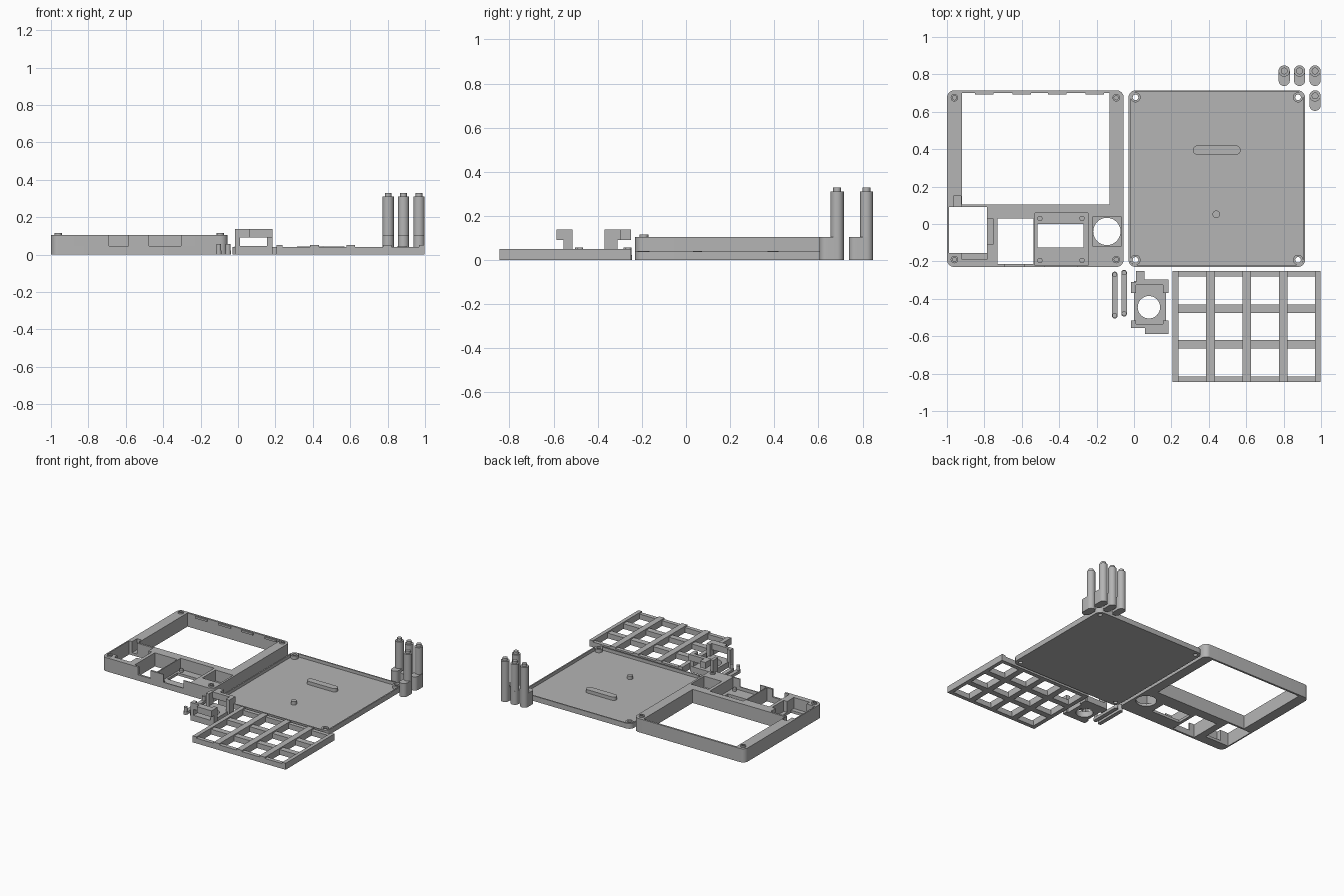
import bpy, bmesh, math

if "Cube" in bpy.data.objects:
    bpy.data.objects.remove(bpy.data.objects["Cube"])

grey = bpy.data.materials.new("plain_grey")
grey.diffuse_color = (0.46, 0.46, 0.46, 1)
grey.use_nodes = True
grey.node_tree.nodes["Principled BSDF"].inputs["Base Color"].default_value = grey.diffuse_color


def circle(x, y, r, n=32):
    return [(x + r * math.cos(2 * math.pi * i / n), y + r * math.sin(2 * math.pi * i / n)) for i in range(n)]


def rect(x0, x1, y0, y1):
    return [(x0, y0), (x1, y0), (x1, y1), (x0, y1)]


def rounded(x0, x1, y0, y1, r, front=(), n=8):
    """Counter-clockwise rounded rectangle; front points go into the front edge."""
    pts = []
    corners = [(x0 + r, y0 + r, 180), (x1 - r, y0 + r, 270), (x1 - r, y1 - r, 0), (x0 + r, y1 - r, 90)]
    for k, (cx, cy, a) in enumerate(corners):
        for i in range(n + 1):
            t = math.radians(a + 90 * i / n)
            pts.append((cx + r * math.cos(t), cy + r * math.sin(t)))
        if k == 0:
            pts += front
    # drop repeated points where two arcs meet
    return [p for i, p in enumerate(pts) if math.dist(p, pts[i - 1]) > 1e-5]


def slab(name, z0, z1, outline, holes=()):
    """Flat shape with holes, extruded from z0 to z1."""
    cu = bpy.data.curves.new(name, 'CURVE')
    cu.dimensions = '2D'
    cu.fill_mode = 'BOTH'
    cu.extrude = (z1 - z0) / 2
    for loop in [outline, *holes]:
        sp = cu.splines.new('POLY')
        sp.points.add(len(loop) - 1)
        for p, (x, y) in zip(sp.points, loop):
            p.co = (x, y, 0, 1)
        sp.use_cyclic_u = True
    ob = bpy.data.objects.new(name, cu)
    bpy.context.collection.objects.link(ob)
    bpy.ops.object.select_all(action='DESELECT')
    bpy.context.view_layer.objects.active = ob
    ob.select_set(True)
    bpy.ops.object.convert(target='MESH')
    ob = bpy.context.object
    me = ob.data
    bm = bmesh.new()
    bm.from_mesh(me)
    bmesh.ops.remove_doubles(bm, verts=bm.verts, dist=1e-5)
    bmesh.ops.translate(bm, verts=bm.verts, vec=(0, 0, (z0 + z1) / 2))
    bmesh.ops.recalc_face_normals(bm, faces=bm.faces)
    bm.to_mesh(me)
    bm.free()
    me.materials.clear()
    me.materials.append(grey)
    bpy.ops.object.shade_smooth_by_angle(angle=math.radians(30))
    return ob


def box(name, x0, x1, y0, y1, z0, z1):
    return slab(name, z0, z1, rect(x0, x1, y0, y1))


# Case front: floor, pocket layer and notched upper layer
window = rect(-0.92, -0.13, 0.105, 0.70)
left_cell = rect(-0.99, -0.785, -0.155, 0.09)
left_pocket = [(-0.99, -0.155), (-0.92, -0.155), (-0.92, -0.19), (-0.785, -0.19), (-0.785, -0.11),
               (-0.755, -0.11), (-0.755, 0.03), (-0.785, 0.03), (-0.785, 0.09), (-0.925, 0.09),
               (-0.925, 0.15), (-0.965, 0.15), (-0.965, 0.09), (-0.99, 0.09)]
mid_cell = rect(-0.73, -0.538, -0.215, 0.03)
plate_pocket = rect(-0.53, -0.245, -0.222, 0.06)
square_pocket = rect(-0.22, -0.07, -0.12, 0.04)
case = (-1.0, -0.055, -0.23, 0.715, 0.04)
slab("case_floor", 0, 0.02, rounded(*case),
     [window, left_cell, mid_cell, rect(-0.515, -0.27, -0.125, 0.0), circle(-0.145, -0.04, 0.075 - 0.002)])
slab("case_middle", 0.02, 0.045, rounded(*case),
     [window, left_pocket, mid_cell, plate_pocket, square_pocket])


def notch(x0, x1, cell):
    (a, b), (c, _), (_, d) = cell[0], cell[1], cell[2]
    return [(x0, -0.23), (x0, b), (a, b), (a, d), (c, d), (c, b), (x1, b), (x1, -0.23)]


front = notch(-0.69, -0.585, mid_cell) + notch(-0.475, -0.305, plate_pocket)
slab("case_upper", 0.045, 0.105, rounded(*case, front), [window, left_pocket, square_pocket])
for x in (-0.96, -0.095):
    for y in (-0.19, 0.675):
        slab("case_peg", 0.105, 0.116, circle(x, y, 0.02), [circle(x, y, 0.011)])
for x in (-0.503, -0.278):
    for y in (-0.195, 0.03):
        slab("display_peg", 0.02, 0.04, circle(x, y, 0.014, 16))
for x in (-0.80, -0.60, -0.41, -0.21):
    box("case_clip", x - 0.05, x + 0.05, 0.692, 0.70, 0.085, 0.1)

# Back cover: floor, rim and corner bosses
cover = (-0.03, 0.915, -0.23, 0.715)
spots = [(x, y) for x in (0.008, 0.877) for y in (-0.192, 0.677)]
slab("cover_floor", 0, 0.016, rounded(*cover, 0.04), [circle(x, y, 0.015) for x, y in spots])
slab("cover_rim", 0.016, 0.04, rounded(*cover, 0.04), [rounded(-0.02, 0.905, -0.22, 0.705, 0.03)])
for x, y in spots:
    slab("cover_boss", 0.016, 0.042, circle(x, y, 0.027), [circle(x, y, 0.015)])
slab("cover_bar", 0.016, 0.042, rounded(0.315, 0.57, 0.37, 0.42, 0.0249))
slab("cover_peg", 0.016, 0.042, circle(0.44, 0.052, 0.02))

# Standing posts with a side foot and a narrow tip
for x, y in ((0.803, 0.818), (0.885, 0.818), (0.968, 0.818), (0.968, 0.685)):
    slab("post_foot", 0, 0.105, rounded(x - 0.03, x + 0.03, y - 0.08, y + 0.03, 0.0299))
    slab("post_column", 0.105, 0.31, circle(x, y, 0.03))
    slab("post_tip", 0.31, 0.33, circle(x, y, 0.018))

# Grid: lower cross bars and taller long bars
for y0, y1 in ((-0.845, -0.815), (-0.665, -0.62), (-0.475, -0.43), (-0.28, -0.25)):
    box("grid_cross_bar", 0.207, 0.995, y0, y1, 0, 0.04)
for x0, x1 in ((0.205, 0.237), (0.385, 0.432), (0.58, 0.626), (0.775, 0.821), (0.968, 0.997)):
    box("grid_long_bar", x0, x1, -0.845, -0.25, 0, 0.05)

# Two small buttons rods with end pegs
for x, y in ((-0.103, -0.505), (-0.053, -0.495)):
    slab("rod", 0, 0.022, rounded(x - 0.015, x + 0.015, y, y + 0.25, 0.0149))
    for yy in (y + 0.016, y + 0.234):
        slab("rod_peg", 0.022, 0.057, circle(x, yy, 0.013, 16))

# Sensor bracket: holed plate, corner posts and top hooks
slab("bracket_plate", 0, 0.045, rect(0.0, 0.17, -0.555, -0.305), [circle(0.08, -0.445, 0.06)])
for x0, x1 in ((-0.015, 0.01), (0.155, 0.185)):
    for y0, y1 in ((-0.555, -0.515), (-0.37, -0.31)):
        box("bracket_post", x0, x1, y0, y1, 0, 0.138)
box("bracket_back_bar", 0.01, 0.185, -0.325, -0.297, 0.09, 0.138)
box("bracket_back_hook", 0.01, 0.055, -0.297, -0.25, 0.09, 0.138)
box("bracket_front_bar", 0.01, 0.185, -0.555, -0.535, 0.09, 0.138)
box("bracket_front_hook", 0.06, 0.185, -0.587, -0.555, 0.09, 0.138)
